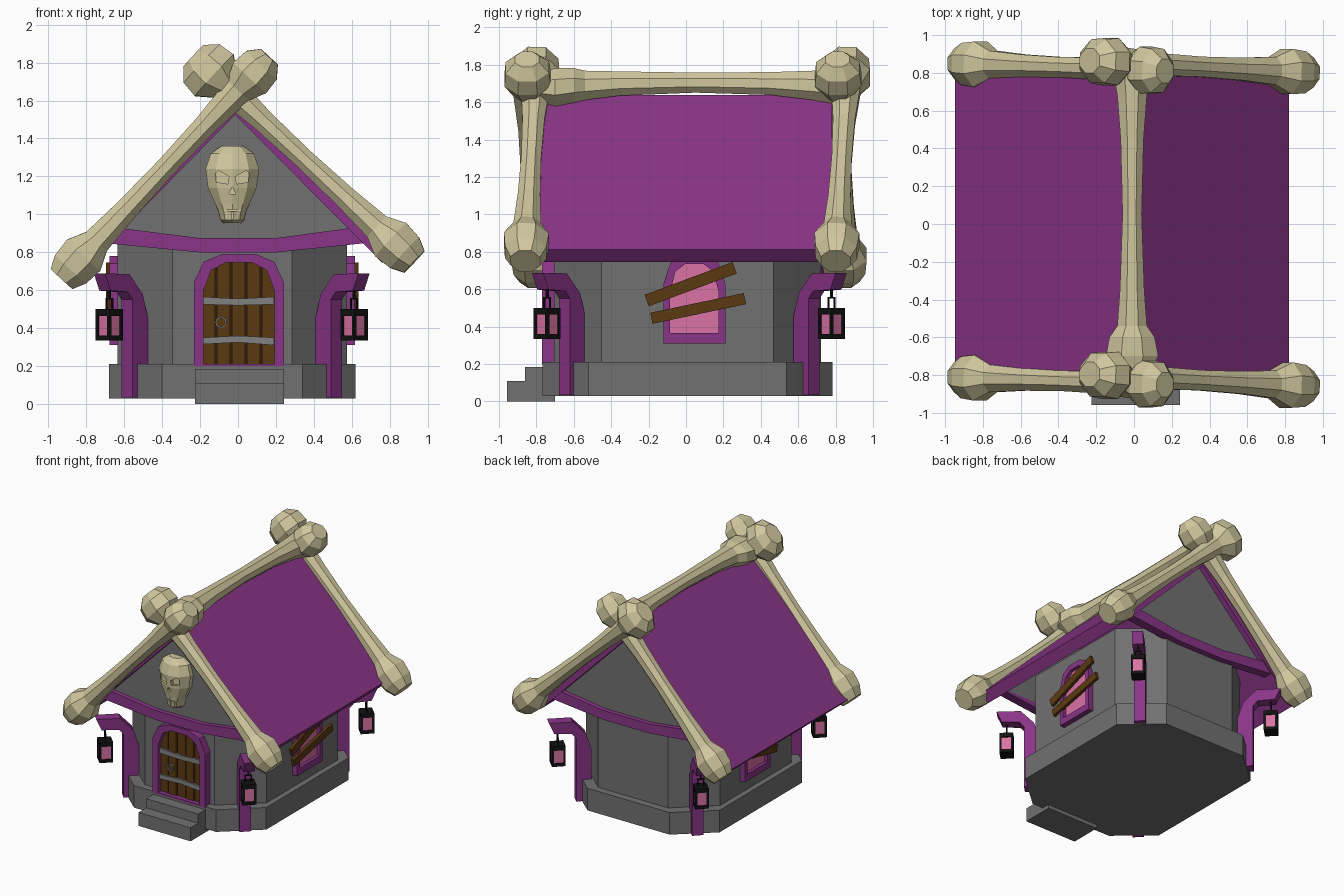
import bpy, bmesh, math
from mathutils import Vector, Matrix

if "Cube" in bpy.data.objects:
    bpy.data.objects.remove(bpy.data.objects["Cube"])

def material(name, rgb):
    m = bpy.data.materials.new(name)
    m.diffuse_color = (*rgb, 1)
    m.use_nodes = True
    m.node_tree.nodes["Principled BSDF"].inputs["Base Color"].default_value = m.diffuse_color
    return m

PURPLE = material("purple_paint", (0.25, 0.035, 0.24))
STONE = material("grey_stone", (0.165, 0.165, 0.165))
BONE = material("bone", (0.63, 0.57, 0.34))
WOOD = material("brown_wood", (0.105, 0.042, 0.006))
DARKWOOD = material("dark_wood", (0.03, 0.012, 0.003))
PINK = material("pink_glass", (0.70, 0.17, 0.37))
BLACK = material("black_iron", (0.006, 0.006, 0.006))
METAL = material("grey_metal", (0.22, 0.22, 0.22))

CX, CY = -0.03, 0.008          # house centre

def finish(name, bm, mat):
    bmesh.ops.recalc_face_normals(bm, faces=bm.faces)
    me = bpy.data.meshes.new(name)
    bm.to_mesh(me)
    bm.free()
    me.materials.append(mat)
    ob = bpy.data.objects.new(name, me)
    bpy.context.collection.objects.link(ob)
    return ob

def frame(o, a, b, c):
    """Local axes a, b (profile plane) and c (extrusion) placed at o."""
    return Matrix([[a[i], b[i], c[i], o[i]] for i in range(3)] + [[0, 0, 0, 1]])

def solids(name, mat, M, parts):
    """Extrude each (outline, c0, c1) along the local c axis."""
    bm = bmesh.new()
    for poly, c0, c1 in parts:
        lo = [bm.verts.new(M @ Vector((a, b, c0))) for a, b in poly]
        hi = [bm.verts.new(M @ Vector((a, b, c1))) for a, b in poly]
        bm.faces.new(lo)
        bm.faces.new(hi)
        for i in range(len(poly)):
            j = (i + 1) % len(poly)
            bm.faces.new((lo[i], lo[j], hi[j], hi[i]))
    return finish(name, bm, mat)

def surround(name, mat, M, outer, inner, c0, c1):
    """Frame with an opening, between two outlines of equal length."""
    bm = bmesh.new()
    rings = [[bm.verts.new(M @ Vector((a, b, c))) for a, b in pts]
             for pts, c in ((outer, c0), (outer, c1), (inner, c1), (inner, c0))]
    n = len(outer)
    for k in range(4):
        r, s = rings[k], rings[(k + 1) % 4]
        for i in range(n):
            j = (i + 1) % n
            bm.faces.new((r[i], r[j], s[j], s[i]))
    return finish(name, bm, mat)

def loft(name, mat, rings, u, v, n=8):
    """Skin elliptical rings (centre, ru, rv)."""
    bm = bmesh.new()
    loops = []
    for c, ru, rv in rings:
        ang = [2 * math.pi * (i + 0.5) / n for i in range(n)]
        loops.append([bm.verts.new(Vector(c) + u * ru * math.cos(t) + v * rv * math.sin(t)) for t in ang])
    for r, s in zip(loops, loops[1:]):
        for i in range(n):
            j = (i + 1) % n
            bm.faces.new((r[i], r[j], s[j], s[i]))
    bm.faces.new(loops[0])
    bm.faces.new(loops[-1])
    return finish(name, bm, mat)

def rect(a0, a1, b0, b1):
    return [(a0, b0), (a1, b0), (a1, b1), (a0, b1)]

def arch(cx, w, z0, z1):
    half = [(w, z0), (w, z1 - 0.15), (0.78 * w, z1 - 0.04), (0.38 * w, z1)]
    return [(cx + a, b) for a, b in half] + [(cx - a, b) for a, b in reversed(half)]

def octagon(x0, y0, x1, y1):
    q = [(x1, y0), (x0, y1)]
    return (q + [(-a, b) for a, b in reversed(q)] + [(-a, -b) for a, b in q]
            + [(a, -b) for a, b in reversed(q)])

X, Y, Z = Vector((1, 0, 0)), Vector((0, 1, 0)), Vector((0, 0, 1))
PLAN = frame((CX, CY, 0), X, Y, Z)
FRONT = frame((0, 0, 0), X, Z, -Y)

# Stone base, walls and steps
solids("foundation", STONE, PLAN, [(octagon(0.37, 0.53, 0.65, 0.775), 0.03, 0.21)])
solids("walls", STONE, PLAN, [(octagon(0.315, 0.46, 0.605, 0.715), 0.2, 0.9)])
solids("steps", STONE, FRONT, [(rect(-0.226, 0.243, 0, 0.11), 0.7, 0.957),
                               (rect(-0.226, 0.243, 0.1, 0.185), 0.7, 0.86)])

# Roof
RX = -0.015
solids("roof", PURPLE, FRONT, [([(-0.947, 0.70), (RX, 1.64), (0.82, 0.813), (0.76, 0.745),
                                 (RX, 1.525), (-0.885, 0.64)], -0.78, 0.78)])

# Gables and bowed trim at both ends
for end, s in (("front", 1), ("back", -1)):
    M = frame((0, 0, 0), X, Z, -Y * s)
    solids(end + "_gable", STONE, M, [([(-0.68, 0.86), (0.65, 0.86), (RX, 1.54)], 0.70, 0.735)])
    solids(end + "_gable_trim", PURPLE, M,
           [([(-0.70, 0.848), (-0.21, 0.80), (0.21, 0.80), (0.67, 0.848),
              (0.61, 0.93), (0.21, 0.876), (-0.21, 0.876), (-0.64, 0.93)], 0.70, 0.772)])

# Crossed bones at both ends: rings given as (distance from tip, radius)
LOW = [(0, 0.085), (0.07, 0.12), (0.17, 0.13), (0.27, 0.08), (0.5, 0.065)]
HIGH = [(0, 0.07), (0.06, 0.125), (0.15, 0.135), (0.24, 0.085), (0.5, 0.064)]

def bone(name, a, b, top):
    a, b = Vector(a), Vector(b)
    d = (b - a).normalized()
    u = d.cross(Y).normalized()
    rings = [(a + d * t, r, r) for t, r in LOW] + [((a + b) / 2, 0.058, 0.058)]
    rings += [(b - d * t, r * (top if t < 0.2 else 1), r) for t, r in reversed(HIGH)]
    loft(name, BONE, rings, u, d.cross(u))

for end, dy in (("front", 0), ("back", 1.66)):
    bone(end + "_rising_bone", (-0.93, -0.81 + dy, 0.66), (0.165, -0.85 + dy, 1.83), 0.95)
    bone(end + "_falling_bone", (0.93, -0.86 + dy, 0.75), (-0.235, -0.795 + dy, 1.835), 1.2)

# Ridge bone: (y, x radius, z radius)
loft("ridge_bone", BONE, [((-0.01, y, z), rx, rz) for y, z, rx, rz in
     ((-0.80, 1.68, 0.10, 0.08), (-0.70, 1.68, 0.15, 0.11), (-0.60, 1.69, 0.13, 0.10),
      (-0.54, 1.69, 0.085, 0.085), (-0.35, 1.70, 0.07, 0.07), (0.05, 1.705, 0.055, 0.058),
      (0.45, 1.70, 0.066, 0.066), (0.68, 1.69, 0.085, 0.085), (0.82, 1.68, 0.11, 0.1))], X, Z)

# Skull with cut sockets, nose and teeth gaps
SK = frame((CX, 0, 0), X, Z, -Y)
skull = loft("skull", BONE, [((CX, -0.735, z), w, d) for z, w, d in
    ((0.955, 0.05, 0.06), (0.97, 0.065, 0.085), (1.02, 0.078, 0.095), (1.055, 0.095, 0.10),
     (1.14, 0.135, 0.118), (1.24, 0.148, 0.128), (1.32, 0.12, 0.105), (1.36, 0.06, 0.06))], X, Y, 10)
eye = [(0.022, 1.16), (0.085, 1.17), (0.088, 1.215), (0.075, 1.232), (0.018, 1.20)]
cutter = solids("skull_cutter", BONE, SK,
    [(eye, 0.82, 0.95), ([(-a, b) for a, b in eye], 0.82, 0.95),
     ([(-0.018, 1.108), (0.018, 1.108), (0, 1.145)], 0.825, 0.95),
     (rect(-0.055, 0.055, 1.018, 1.026), 0.81, 0.95)]
    + [(rect(x - 0.003, x + 0.003, 0.975, 1.012), 0.81, 0.95) for x in (-0.03, 0, 0.03)])
cutter.hide_render = True
cutter.hide_viewport = True
cut = skull.modifiers.new("sockets", 'BOOLEAN')
cut.operation, cut.object, cut.solver = 'DIFFERENCE', cutter, 'EXACT'

# Door: surround, planks, straps and ring
DOOR = frame((0, -0.70, 0), X, Z, -Y)
surround("door_frame", PURPLE, DOOR, arch(0.005, 0.238, 0.20, 0.79), arch(0.005, 0.188, 0.212, 0.745), 0, 0.07)
solids("door_back", DARKWOOD, DOOR, [(arch(0.005, 0.20, 0.205, 0.76), 0, 0.018)])
def door_top(x):
    return 0.765 - max(0, abs(x - 0.005) - 0.08) * 0.75
planks = []
for i in range(5):
    a = -0.19 + i * 0.079
    b = a + 0.07
    planks.append(([(a, 0.21), (b, 0.21), (b, door_top(b)), (a, door_top(a))], 0.01, 0.032 + 0.006 * (i % 2)))
solids("door_planks", WOOD, DOOR, planks)
solids("door_straps", METAL, DOOR, [
    ([(-0.185, 0.525), (0.0, 0.52), (0.19, 0.525), (0.19, 0.565), (0.0, 0.555), (-0.185, 0.565)], 0.02, 0.048),
    ([(-0.185, 0.315), (0.0, 0.325), (0.19, 0.31), (0.19, 0.35), (0.0, 0.36), (-0.185, 0.35)], 0.02, 0.048)])
ring = [(math.cos(i * math.pi / 5), math.sin(i * math.pi / 5)) for i in range(10)]
surround("door_ring", METAL, DOOR, [(-0.09 + 0.031 * a, 0.43 + 0.031 * b) for a, b in ring],
         [(-0.09 + 0.022 * a, 0.43 + 0.022 * b) for a, b in ring], 0.03, 0.05)

# Boarded side windows
def board(p, q, w):
    p, q = Vector(p), Vector(q)
    d = (q - p).normalized() * w / 2
    n = Vector((-d.y, d.x))
    return [tuple(p - n), tuple(q - n), tuple(q + n), tuple(p + n)]

for side, s in (("right", 1), ("left", -1)):
    M = frame((CX + s * 0.605, 0, 0), Y, Z, X * s)
    surround(side + "_window_frame", PURPLE, M, arch(0.045, 0.165, 0.31, 0.78), arch(0.045, 0.13, 0.365, 0.735), -0.01, 0.042)
    solids(side + "_window_glass", PINK, M, [(arch(0.045, 0.145, 0.35, 0.75), -0.01, 0.015)])
    solids(side + "_window_boards", WOOD, M, [(board((-0.21, 0.54), (0.26, 0.715), 0.065), 0.036, 0.06),
                                              (board((-0.185, 0.445), (0.315, 0.55), 0.06), 0.036, 0.06)])

# Corner posts with hanging lanterns
POST = [(-0.07, 0.2), (-0.045, 0.035), (0.045, 0.035), (0.045, 0.55), (0.08, 0.59), (0.21, 0.598),
        (0.25, 0.688), (0.07, 0.685), (-0.03, 0.58), (-0.07, 0.45)]
L, H = 0.177, 0.051            # lantern centre along the arm, half width
for fb, sy in (("front", -1), ("back", 1)):
    for lr, sx in (("left", -1), ("right", 1)):
        tag = fb + "_" + lr
        out = Vector((sx, sy, 0)).normalized()
        M = frame((-0.033 + sx * 0.52, 0.018 + sy * 0.635, 0), out, Z, out.cross(Z))
        solids(tag + "_post", PURPLE, M, [(POST, -0.042, 0.042)])
        iron = [(rect(L - H, L + H, 0.335, 0.36), -H, H), (rect(L - H, L + H, 0.465, 0.5), -H, H)]
        for a in (L - H, L + H - 0.016):
            for c in (-H, H - 0.016):
                iron.append((rect(a, a + 0.016, 0.35, 0.48), c, c + 0.016))
        # hanger
        for c in (-0.026, 0.018):
            iron.append((rect(L - 0.004, L + 0.004, 0.5, 0.56), c, c + 0.008))
        iron.append((rect(L - 0.004, L + 0.004, 0.552, 0.56), -0.026, 0.026))
        iron.append((rect(L - 0.006, L + 0.006, 0.55, 0.605), -0.006, 0.006))
        solids(tag + "_lantern_frame", BLACK, M, iron)
        solids(tag + "_lantern_glass", PINK, M, [(rect(L - 0.042, L + 0.042, 0.355, 0.47), -0.042, 0.042)])
